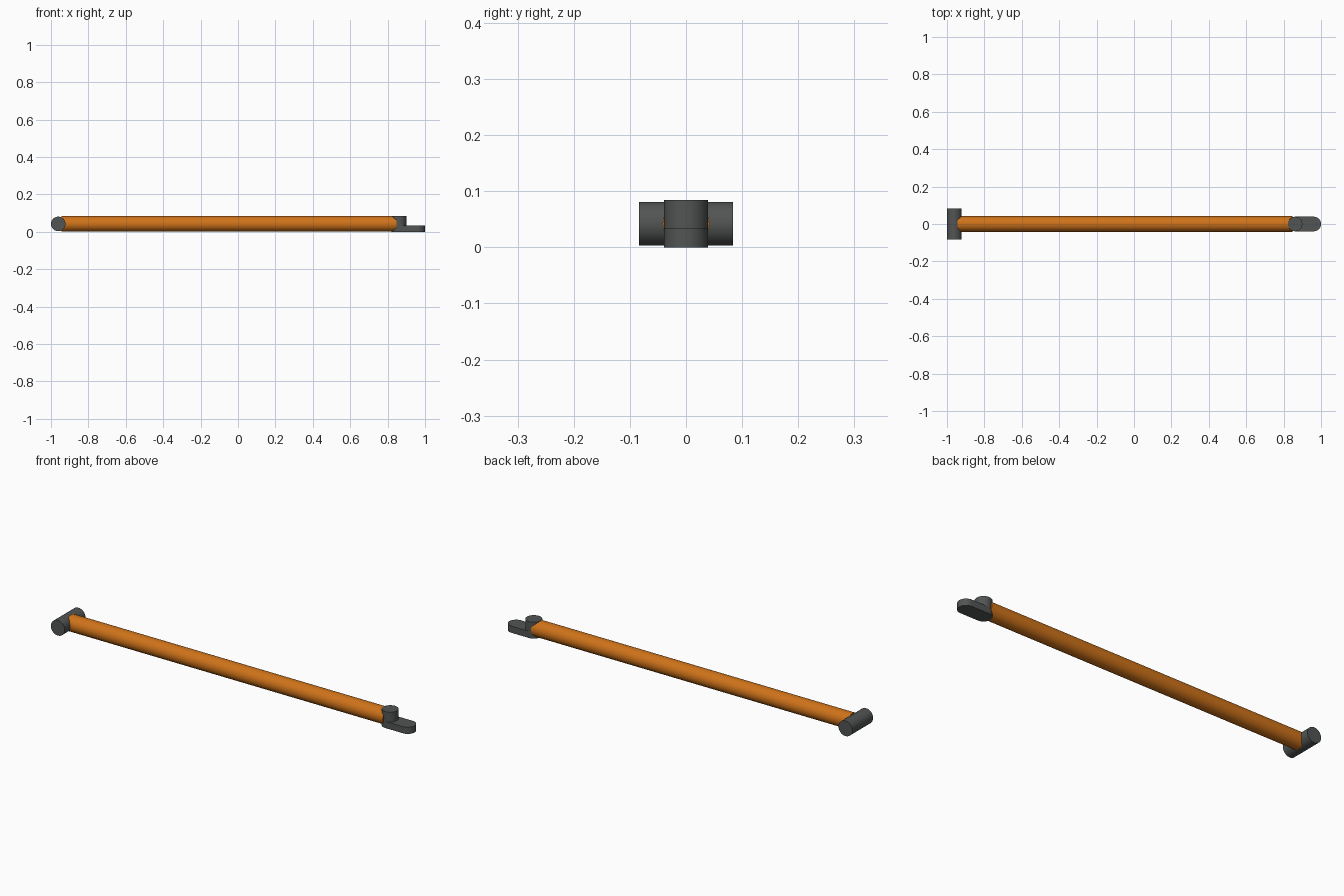
import bpy, bmesh, math

if "Cube" in bpy.data.objects:
    bpy.data.objects.remove(bpy.data.objects["Cube"])

Z = 0.042   # height of the bar axis
R = 0.039   # radius of the end fittings

def material(name, col):
    m = bpy.data.materials.new(name)
    m.diffuse_color = col
    m.use_nodes = True
    m.node_tree.nodes["Principled BSDF"].inputs["Base Color"].default_value = m.diffuse_color
    return m

orange = material("orange_paint", (0.62, 0.17, 0.01, 1))
grey = material("dark_grey", (0.085, 0.09, 0.09, 1))

def finish(ob, name, mat):
    ob.name = name
    ob.data.materials.append(mat)
    bpy.ops.object.select_all(action='DESELECT')
    ob.select_set(True)
    bpy.context.view_layer.objects.active = ob
    bpy.ops.object.shade_smooth_by_angle(angle=math.radians(30))

def cylinder(name, r, depth, loc, rot, mat):
    bpy.ops.mesh.primitive_cylinder_add(vertices=64, radius=r, depth=depth,
                                        location=loc, rotation=rot)
    finish(bpy.context.object, name, mat)

# long bar, ends buried in the fittings
x0, x1 = -0.943, 0.848
cylinder("bar", 0.0415, x1 - x0, ((x0 + x1) / 2, 0, Z), (0, math.pi / 2, 0), orange)
# cross sleeve at the left end, upright sleeve at the right end
cylinder("cross_sleeve", R, 0.168, (-1 + R, 0, Z), (math.pi / 2, 0, 0), grey)
cylinder("upright_sleeve", R, 0.084, (0.861, 0, Z), (0, 0, 0), grey)

# round-ended tab under the upright sleeve
def tab(name, xa, xb, r, h, n=32):
    bm = bmesh.new()
    pts = []
    for cx, start in ((xb, -math.pi / 2), (xa, math.pi / 2)):
        for i in range(n + 1):
            a = start + math.pi * i / n
            pts.append(bm.verts.new((cx + r * math.cos(a), r * math.sin(a), 0)))
    face = bm.faces.new(pts)
    top = bmesh.ops.extrude_face_region(bm, geom=[face])['geom']
    bmesh.ops.translate(bm, vec=(0, 0, h),
                        verts=[v for v in top if isinstance(v, bmesh.types.BMVert)])
    bmesh.ops.recalc_face_normals(bm, faces=bm.faces)
    me = bpy.data.meshes.new(name)
    bm.to_mesh(me)
    bm.free()
    ob = bpy.data.objects.new(name, me)
    bpy.context.collection.objects.link(ob)
    finish(ob, name, grey)

tab("end_tab", 0.861, 1 - R, R, 0.034)
